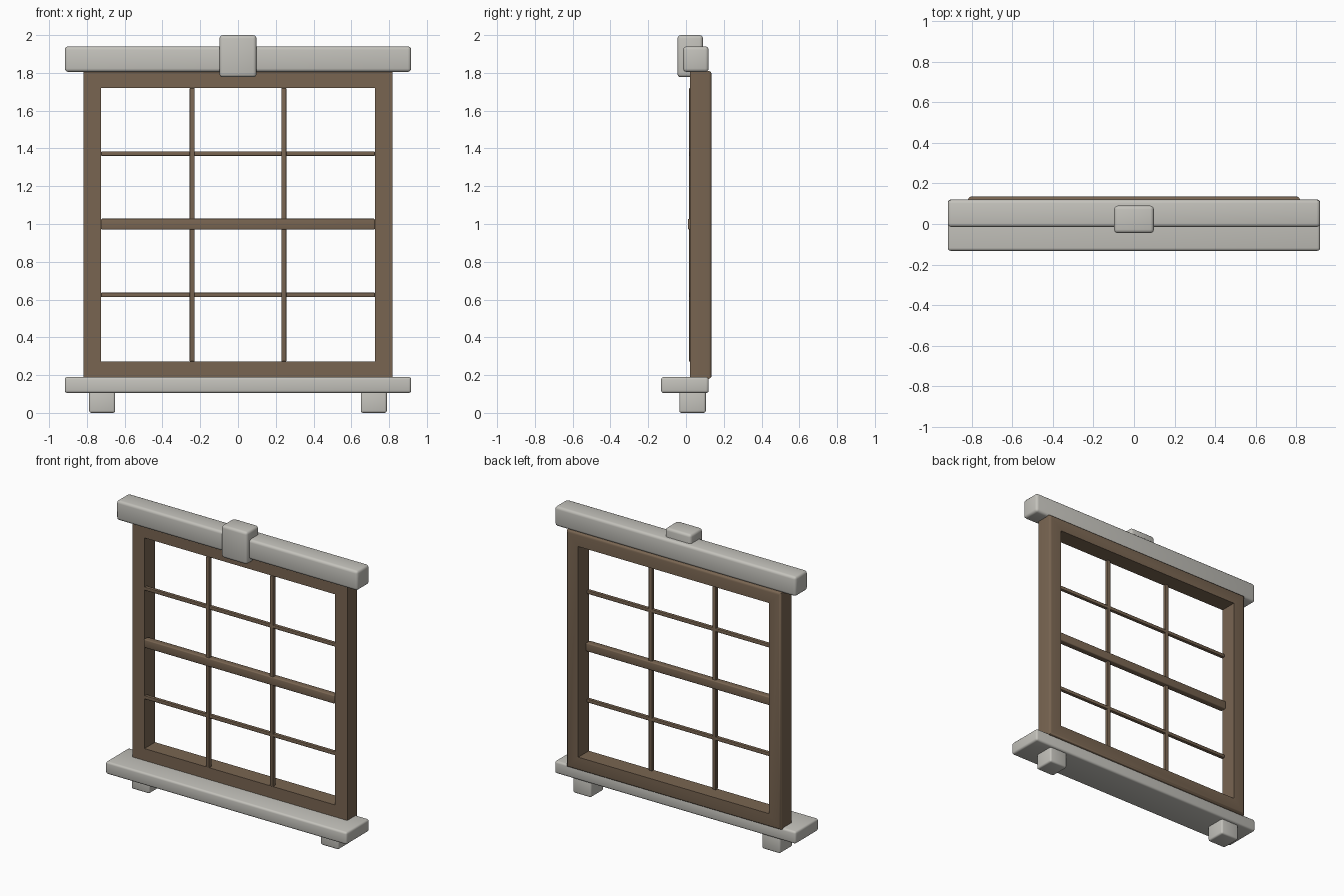
import bpy
import bmesh

cube = bpy.data.objects.get("Cube")
if cube:
    bpy.data.objects.remove(cube, do_unlink=True)


def material(name, color):
    m = bpy.data.materials.new(name)
    m.use_nodes = True
    m.diffuse_color = color
    m.node_tree.nodes["Principled BSDF"].inputs["Base Color"].default_value = color
    return m


stone = material("pale stone", (0.55, 0.54, 0.50, 1))
wood = material("brown wood", (0.19, 0.13, 0.083, 1))


def finish(name, bm, mat):
    bmesh.ops.recalc_face_normals(bm, faces=bm.faces)
    mesh = bpy.data.meshes.new(name)
    bm.to_mesh(mesh)
    bm.free()
    mesh.materials.append(mat)
    obj = bpy.data.objects.new(name, mesh)
    bpy.context.collection.objects.link(obj)
    bpy.ops.object.select_all(action='DESELECT')
    obj.select_set(True)
    bpy.context.view_layer.objects.active = obj
    bpy.ops.object.shade_smooth_by_angle(angle=0.7)
    return obj


def block(name, x, y, z, mat, bevel):
    """Rounded box spanning the given (low, high) ranges."""
    bm = bmesh.new()
    bmesh.ops.create_cube(bm, size=1)
    for v in bm.verts:
        v.co = [r[0] if c < 0 else r[1] for r, c in zip((x, y, z), v.co)]
    bmesh.ops.bevel(bm, geom=bm.edges[:], offset=bevel, segments=3,
                    profile=0.5, affect='EDGES')
    return finish(name, bm, mat)


# Stone surround
block("lintel", (-0.917, 0.917), (-0.015, 0.12), (1.805, 1.94), stone, 0.018)
block("keystone", (-0.098, 0.098), (-0.045, 0.09), (1.777, 2.0), stone, 0.018)
block("sill", (-0.917, 0.917), (-0.132, 0.12), (0.105, 0.19), stone, 0.014)
for side, s in (("left", 1), ("right", -1)):
    block(f"{side}_sill_bracket", sorted((s * 0.65, s * 0.788)),
          (-0.035, 0.105), (0.0, 0.115), stone, 0.012)

# Wooden frame: a rectangular ring, rounded along its outer back edge
bm = bmesh.new()
front, back = 0.02, 0.135
rings = []
for half, low, high, y in ((0.817, 0.18, 1.81, front), (0.817, 0.18, 1.81, back),
                           (0.725, 0.272, 1.72, back), (0.725, 0.272, 1.72, front)):
    rings.append([bm.verts.new((sx * half, y, z))
                  for sx, z in ((-1, low), (1, low), (1, high), (-1, high))])
for a, b in zip(rings, rings[1:] + rings[:1]):
    for i in range(4):
        j = (i + 1) % 4
        bm.faces.new((a[i], a[j], b[j], b[i]))
outer = set(rings[1])
edges = [e for e in bm.edges if all(v in outer for v in e.verts)]
bmesh.ops.bevel(bm, geom=edges, offset=0.016, segments=3, profile=0.5, affect='EDGES')
finish("window_frame", bm, wood)

# Glazing bars
for side, x in (("left", 0.243), ("right", -0.243)):
    block(f"{side}_vertical_bar", (x - 0.013, x + 0.013), (0.016, 0.042),
          (0.272, 1.72), wood, 0.004)
for level, z in (("upper", 1.372), ("lower", 0.625)):
    block(f"{level}_horizontal_bar", (-0.725, 0.725), (0.018, 0.042),
          (z - 0.012, z + 0.012), wood, 0.004)
block("middle_rail", (-0.725, 0.725), (0.01, 0.055), (0.97, 1.028), wood, 0.007)
